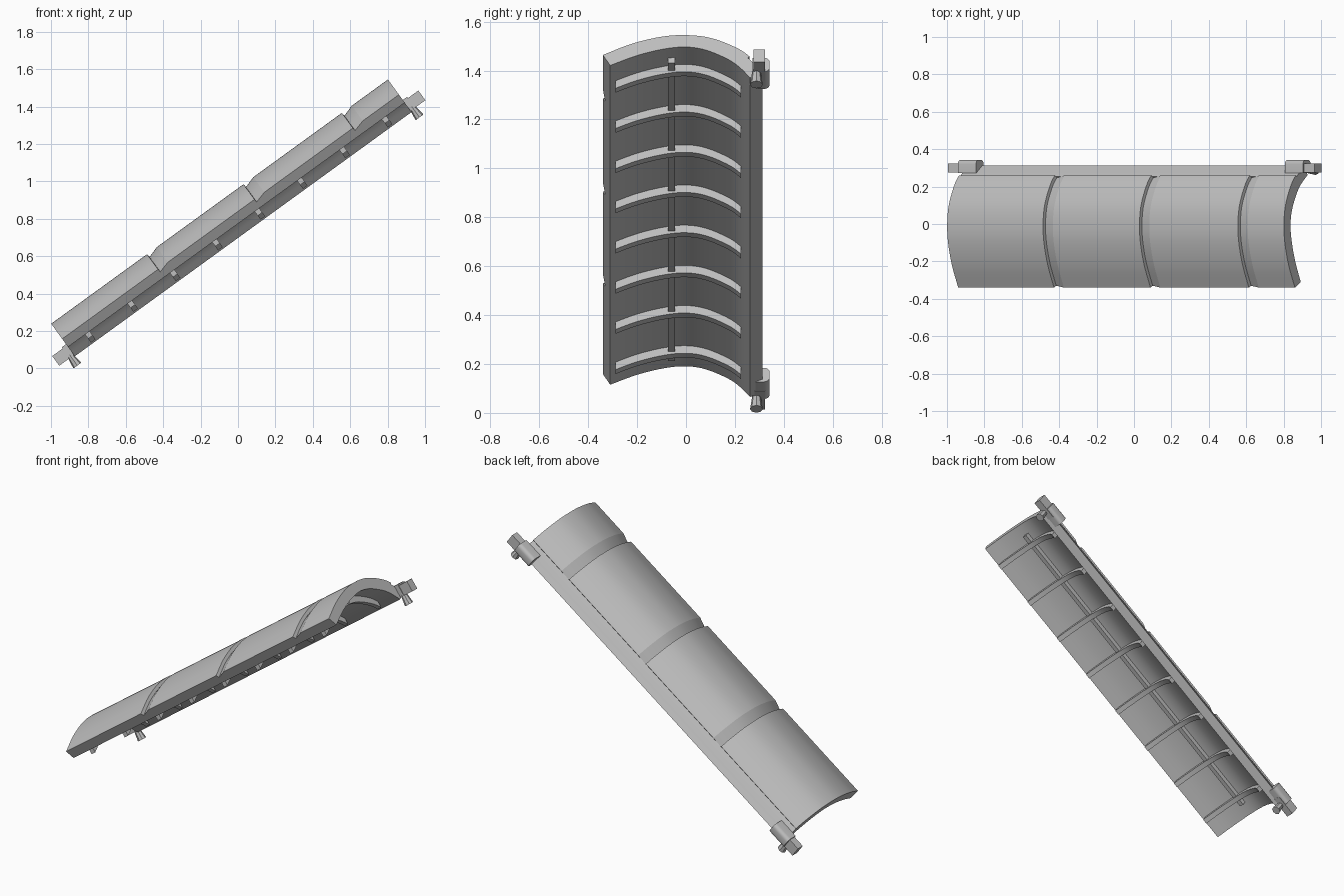
import bpy, bmesh, math
from mathutils import Matrix, Vector

cube = bpy.data.objects.get("Cube")
if cube:
    bpy.data.objects.remove(cube, do_unlink=True)

# Everything is built along x, then tilted up to its resting slope
TILT = Matrix.Rotation(math.radians(-35.95), 4, 'Y')
U0, U1 = -0.668, 1.556

grey = bpy.data.materials.new("plain_grey")
grey.use_nodes = True
grey.diffuse_color = (0.52, 0.52, 0.52, 1)
grey.node_tree.nodes["Principled BSDF"].inputs["Base Color"].default_value = (0.52, 0.52, 0.52, 1)


def finish(name, bm, angle=12):
    bmesh.ops.recalc_face_normals(bm, faces=bm.faces)
    mesh = bpy.data.meshes.new(name)
    bm.to_mesh(mesh)
    bm.free()
    mesh.materials.append(grey)
    obj = bpy.data.objects.new(name, mesh)
    bpy.context.collection.objects.link(obj)
    obj.matrix_world = TILT
    bpy.ops.object.select_all(action='DESELECT')
    obj.select_set(True)
    bpy.context.view_layer.objects.active = obj
    bpy.ops.object.shade_smooth_by_angle(angle=math.radians(angle))
    return obj


def smooth_path(points, steps=5):
    """Catmull-Rom curve through (y, z) points."""
    p = [Vector(q) for q in points]
    p = [2 * p[0] - p[1]] + p + [2 * p[-1] - p[-2]]
    path = []
    for i in range(1, len(p) - 2):
        a, b, c, d = p[i - 1:i + 3]
        for s in range(steps):
            t = s / steps
            path.append(0.5 * (2 * b + (c - a) * t + (2 * a - 5 * b + 4 * c - d) * t * t
                               + (3 * b - a - 3 * c + d) * t ** 3))
    return path + [p[-2]]


def loft(name, outer, inner, stations):
    """Sweep a curved band along x; each station is (x, depth cut from the outside)."""
    bm = bmesh.new()
    n = len(outer)
    rings = []
    for u, cut in stations:
        top = [o + (i - o).normalized() * cut for o, i in zip(outer, inner)]
        rings.append([bm.verts.new((u, q.x, q.y)) for q in top + inner[::-1]])
    for a, b in zip(rings, rings[1:]):
        for k in range(2 * n):
            m = (k + 1) % (2 * n)
            bm.faces.new((a[k], a[m], b[m], b[k]))
    for r in (rings[0], rings[-1]):
        for k in range(n - 1):
            bm.faces.new((r[k], r[k + 1], r[-2 - k], r[-1 - k]))
    return finish(name, bm)


def block(name, lo, hi, bevel=0.0):
    bm = bmesh.new()
    lo, hi = Vector(lo), Vector(hi)
    bmesh.ops.create_cube(bm, size=1, matrix=Matrix.Translation((lo + hi) / 2)
                          @ Matrix.Diagonal((hi - lo).to_4d()))
    if bevel:
        along = [e for e in bm.edges
                 if abs(e.verts[0].co.x - e.verts[1].co.x) > 1e-4
                 and e.verts[0].co.y > lo.y + 1e-4]
        bmesh.ops.bevel(bm, geom=along, offset=bevel, segments=4, profile=0.5, affect='EDGES')
    return finish(name, bm, 30)


outer = smooth_path([(-.34, .68), (-.22, .737), (-.1, .772), (0, .78),
                     (.1, .766), (.2, .72), (.26, .672), (.322, .592)])
inner = smooth_path([(-.31, .627), (-.2, .677), (-.09, .71), (0, .72),
                     (.08, .705), (.165, .662), (.215, .622), (.262, .565)])
seam = 30

# Curved shell with three ramped grooves across it
stations = [(U0, 0)]
for u in (-0.035, 0.602, 1.252):
    stations += [(u, 0), (u + 0.002, 0.02), (u + 0.065, 0)]
stations.append((U1, 0))
loft("curved_shell", outer[:seam + 1], inner[:seam + 1], stations)

# Slightly recessed strip along the back edge
loft("back_strip", outer[seam:], inner[seam:], [(U0, 0.01), (U1, 0.01)])

# Inner ribs and spine
rib_line = [q for q in inner if -0.302 < q.x < 0.228]
rib_top = [q + Vector((0, 0.006)) for q in rib_line]
rib_low = [q - Vector((0, 0.038)) for q in rib_line]
for i in range(8):
    u = -0.54 + 0.28 * i
    loft(f"rib_{i + 1}", rib_top, rib_low, [(u - 0.015, 0), (u + 0.015, 0)])
block("spine", (-0.59, -0.073, 0.69), (1.487, -0.045, 0.722))

# Hinge fittings at both ends of the strip
mid = (U0 + U1) / 2


def span(a, b, side):
    return sorted((mid + side * a, mid + side * b))


for side, end in ((-1, "lower"), (1, "upper")):
    a, b = span(1.02, 1.14, side)
    block(f"{end}_hinge_barrel", (a, 0.272, 0.575), (b, 0.342, 0.645), 0.022)
    a, b = span(1.08, 1.209, side)
    block(f"{end}_hinge_tip", (a, 0.276, 0.573), (b, 0.323, 0.637))
    # Flared pin under the fitting
    bm = bmesh.new()
    bmesh.ops.create_cone(bm, cap_ends=True, segments=8, radius1=0.026, radius2=0.014, depth=0.09,
                          matrix=Matrix.Translation((mid + side * 1.13, 0.288, 0.562)))
    finish(f"{end}_hinge_pin", bm, 30)
